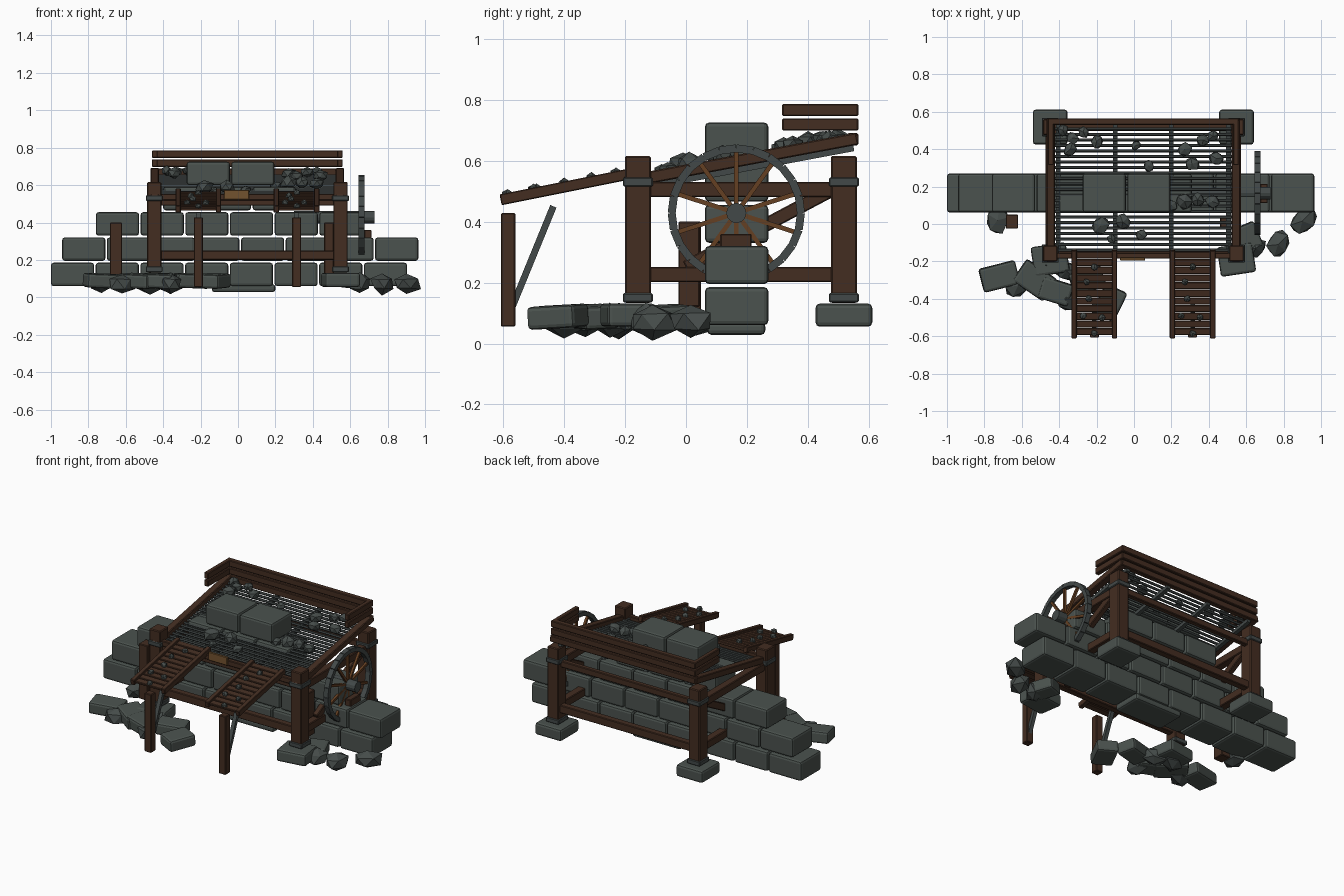
import bpy, bmesh, math, random
from mathutils import Vector, Matrix, Euler

if "Cube" in bpy.data.objects:
    bpy.data.objects.remove(bpy.data.objects["Cube"])

random.seed(4)


def material(name, rgb):
    m = bpy.data.materials.new(name)
    m.diffuse_color = (*rgb, 1)
    m.use_nodes = True
    m.node_tree.nodes["Principled BSDF"].inputs["Base Color"].default_value = m.diffuse_color
    return m


STONE = material("grey_stone", (0.070, 0.085, 0.077))
ROCK = material("dark_rock", (0.060, 0.072, 0.068))
IRON = material("iron", (0.055, 0.066, 0.065))
WOOD = material("dark_wood", (0.056, 0.026, 0.015))
PALE = material("spoke_wood", (0.130, 0.050, 0.016))
PLATE = material("plate_wood", (0.170, 0.085, 0.028))


class Part:
    """Collects boxes, beams, discs and rocks into one object."""

    def __init__(self, name, mat, bevel=0.0, segments=1):
        self.name, self.mat, self.bevel, self.segments = name, mat, bevel, segments
        self.bm = bmesh.new()

    def box(self, c, s, rot=(0, 0, 0)):
        m = Matrix.LocRotScale(Vector(c), Euler(rot), Vector(s))
        bmesh.ops.create_cube(self.bm, size=1, matrix=m)

    def span(self, x, y, z):
        self.box([(a + b) / 2 for a, b in (x, y, z)], [b - a for a, b in (x, y, z)])

    def beam(self, a, b, w, h):
        a, b = Vector(a), Vector(b)
        q = (b - a).to_track_quat('Y', 'Z')
        m = Matrix.LocRotScale((a + b) / 2, q, Vector((w, (b - a).length, h)))
        bmesh.ops.create_cube(self.bm, size=1, matrix=m)

    def rod_x(self, x0, x1, y, z, r, n):
        m = Matrix.Translation(((x0 + x1) / 2, y, z)) @ Matrix.Rotation(math.pi / 2, 4, 'Y')
        bmesh.ops.create_cone(self.bm, cap_ends=True, segments=n, radius1=r,
                              radius2=r, depth=x1 - x0, matrix=m)

    def rock(self, c, s):
        m = Matrix.LocRotScale(Vector(c), Euler((0, 0, random.uniform(0, 6))), Vector(s))
        vs = bmesh.ops.create_icosphere(self.bm, subdivisions=1, radius=1)["verts"]
        for v in vs:
            v.co = m @ (v.co * random.uniform(0.82, 1.1))

    def done(self):
        me = bpy.data.meshes.new(self.name)
        self.bm.to_mesh(me)
        self.bm.free()
        me.materials.append(self.mat)
        ob = bpy.data.objects.new(self.name, me)
        bpy.context.collection.objects.link(ob)
        if self.bevel:
            mod = ob.modifiers.new("bevel", 'BEVEL')
            mod.width, mod.segments = self.bevel, self.segments


def deck_z(y):
    return 0.567 + 0.187 * y


def chute_z(y):
    return 0.472 + 0.2 * (y + 0.605)


SIDES = (-0.448, 0.548)

# Masonry wall in running bond: start x, block count, bottom z
wall = Part("stone_wall", STONE, 0.014, 2)
for x0, n, z in ((-1.0, 8, 0.06), (-0.94, 8, 0.195), (-0.76, 6, 0.33),
                 (-0.40, 3, 0.465), (-0.275, 2, 0.6)):
    for i in range(n):
        x = x0 + i * 0.239
        wall.span((x, x + 0.231), (0.062, 0.27), (z, z + 0.125))
wall.span((-0.14, 0.2), (0.07, 0.26), (0.028, 0.07))
wall.done()

# Footing stones under the posts
foot = Part("footing_stones", STONE, 0.014, 2)
for x in SIDES:
    foot.box((x, 0.518, 0.093), (0.185, 0.186, 0.076))
    foot.box((x, -0.19, 0.093), (0.19, 0.16, 0.076), (0, 0, 0.15))
foot.done()

# Corner posts with iron collars, side rails and braces
post = Part("corner_posts", WOOD, 0.005)
collar = Part("post_collars", IRON, 0.004)
rail = Part("frame_rails", WOOD, 0.004)
for x in SIDES:
    for y in (-0.158, 0.518):
        post.box((x, y, 0.374), (0.077, 0.085, 0.483))
        for z in (0.53, 0.15):
            collar.box((x, y, z), (0.09, 0.098, 0.03))
    for z in (0.505, 0.226):
        rail.span((x - 0.025, x + 0.025), (-0.15, 0.51), (z - 0.025, z + 0.025))
    rail.beam((x, 0.0, 0.25), (x, 0.49, 0.51), 0.035, 0.045)
for y in (-0.158, 0.518):
    rail.span((-0.44, 0.54), (y - 0.022, y + 0.022), (0.2, 0.25))
    rail.span((-0.44, 0.54), (y - 0.016, y + 0.016), (0.49, 0.53))
post.done()
collar.done()
rail.done()

# Loose props beside the wall
prop = Part("wall_props", WOOD, 0.004)
prop.span((-0.685, -0.62), (-0.025, 0.05), (0.05, 0.4))
prop.span((0.46, 0.512), (-0.025, 0.045), (0.12, 0.4))
prop.span((0.675, 0.715), (0.112, 0.215), (0.31, 0.36))
prop.done()

# Sloping sieve frame
frame = Part("sieve_frame", WOOD, 0.004)
for x in (-0.445, 0.545):
    frame.beam((x, -0.2, deck_z(-0.2)), (x, 0.562, deck_z(0.562)), 0.045, 0.04)
frame.box((0.05, -0.17, deck_z(-0.17)), (0.95, 0.03, 0.035))
frame.done()

# Back boards with short side returns
boards = Part("back_boards", WOOD, 0.004)
for i in range(3):
    z = 0.65 + 0.048 * i
    boards.span((-0.46, 0.56), (0.53, 0.565), (z, z + 0.04))
    if i:
        for x in (-0.445, 0.545):
            boards.span((x - 0.015, x + 0.015), (0.315, 0.56), (z, z + 0.04))
boards.done()

# Sieve grate: cross rods over lengthwise bearers
grate = Part("sieve_rods", IRON)
for i in range(23):
    y = -0.14 + i * 0.0295
    grate.rod_x(-0.43, 0.53, y, deck_z(y) - 0.012, 0.008, 6)
grate.done()
bearer = Part("sieve_bearers", IRON)
for x in (-0.405, -0.1, 0.2, 0.505):
    bearer.beam((x, -0.17, deck_z(-0.17) - 0.028), (x, 0.55, deck_z(0.55) - 0.028), 0.025, 0.022)
bearer.done()

# Two discharge chutes with legs and iron stays
chute = Part("chutes", WOOD, 0.003)
leg = Part("chute_legs", WOOD, 0.004)
stay = Part("chute_stays", IRON)
for xc in (-0.212, 0.313):
    for dx in (-0.108, 0.108):
        chute.beam((xc + dx, -0.608, chute_z(-0.608)), (xc + dx, -0.14, chute_z(-0.14)), 0.028, 0.036)
    for i in range(11):
        y = -0.575 + i * 0.041
        chute.box((xc, y, chute_z(y) - 0.004), (0.2, 0.037, 0.016), (0.197, 0, 0))
    leg.span((xc - 0.024, xc + 0.024), (-0.607, -0.56), (0.055, 0.428))
    stay.beam((xc, -0.57, 0.12), (xc, -0.435, 0.45), 0.024, 0.022)
chute.done()
leg.done()
stay.done()

# Small plate between the chutes
plate = Part("front_plate", PLATE, 0.003)
plate.span((-0.075, 0.06), (-0.195, -0.18), (0.522, 0.575))
plate.done()

# Spoked hand wheel on its axle
CY, CZ, R = 0.165, 0.428, 0.212
rim = Part("wheel_rim", IRON)
spoke = Part("wheel_spokes", PALE)


def on_wheel(r, a):
    return (0.66, CY + r * math.sin(a), CZ + r * math.cos(a))


for i in range(24):
    a = math.tau * i / 24
    rim.beam(on_wheel(R, a), on_wheel(R, a + math.tau / 24), 0.032, 0.026)
for i in range(10):
    a = math.tau * i / 10
    p, q = Vector(on_wheel(0.02, a)), Vector(on_wheel(R, a))
    m = Matrix.LocRotScale((p + q) / 2, Euler((-a, 0, 0)), Vector((0.015, 0.015, (q - p).length)))
    bmesh.ops.create_cube(spoke.bm, size=1, matrix=m)
rim.done()
spoke.done()
axle = Part("wheel_axle", IRON)
axle.rod_x(0.3, 0.73, CY, CZ, 0.033, 12)
axle.done()

# Fallen blocks: x, y, length, width, turn
rubble = Part("fallen_blocks", STONE, 0.014, 2)
for x, y, l, w, t in ((-0.72, -0.28, 0.2, 0.13, 0.25), (-0.53, -0.3, 0.2, 0.14, -0.6),
                      (-0.42, -0.36, 0.17, 0.12, -0.3), (-0.13, -0.42, 0.13, 0.17, -0.45),
                      (-0.25, -0.3, 0.18, 0.12, 0.3), (0.61, -0.07, 0.12, 0.14, 0.4)):
    rubble.box((x, y, 0.088), (l, w, 0.075), (0.05, 0.04, t))
rubble.done()

# Ground rocks
ground = Part("ground_rocks", ROCK)
for x, y, r in ((-0.73, 0.02, 0.09), (-0.62, -0.33, 0.08), (-0.47, -0.22, 0.09),
                (-0.36, -0.4, 0.08), (-0.36, -0.25, 0.08), (0.65, -0.13, 0.07),
                (0.77, -0.11, 0.085), (0.9, 0.015, 0.092)):
    ground.rock((x, y, 0.072), (r, r * 0.75, 0.058))
ground.done()

# Ore lumps on the sieve and chutes
ore = Part("ore_lumps", ROCK)
for x, y, r in ((-0.34, 0.4, .045), (-0.33, 0.46, .04), (-0.27, 0.49, .035), (-0.2, 0.44, .04),
                (-0.38, 0.5, .035), (0.01, 0.42, .03), (0.08, 0.31, .035), (0.27, 0.4, .045),
                (0.37, 0.45, .04), (0.44, 0.35, .045), (0.31, 0.32, .045), (0.27, 0.12, .05),
                (0.34, 0.13, .045), (0.42, 0.12, .045), (0.2, 0.1, .035), (-0.18, -0.01, .055),
                (-0.06, 0.01, .05), (0.04, -0.06, .035), (0.42, 0.47, .035), (-0.12, -0.08, .03)):
    ore.rock((x, y, deck_z(y) + 0.45 * r), (r, r * 0.9, r * 0.75))
for xc in (-0.212, 0.313):
    for dx, y in ((0, -0.23), (-0.04, -0.31), (-0.03, -0.4), (-0.06, -0.49), (0.04, -0.5), (0, -0.585)):
        ore.rock((xc + dx, y, chute_z(y) + 0.012), (0.02, 0.02, 0.018))
ore.done()
